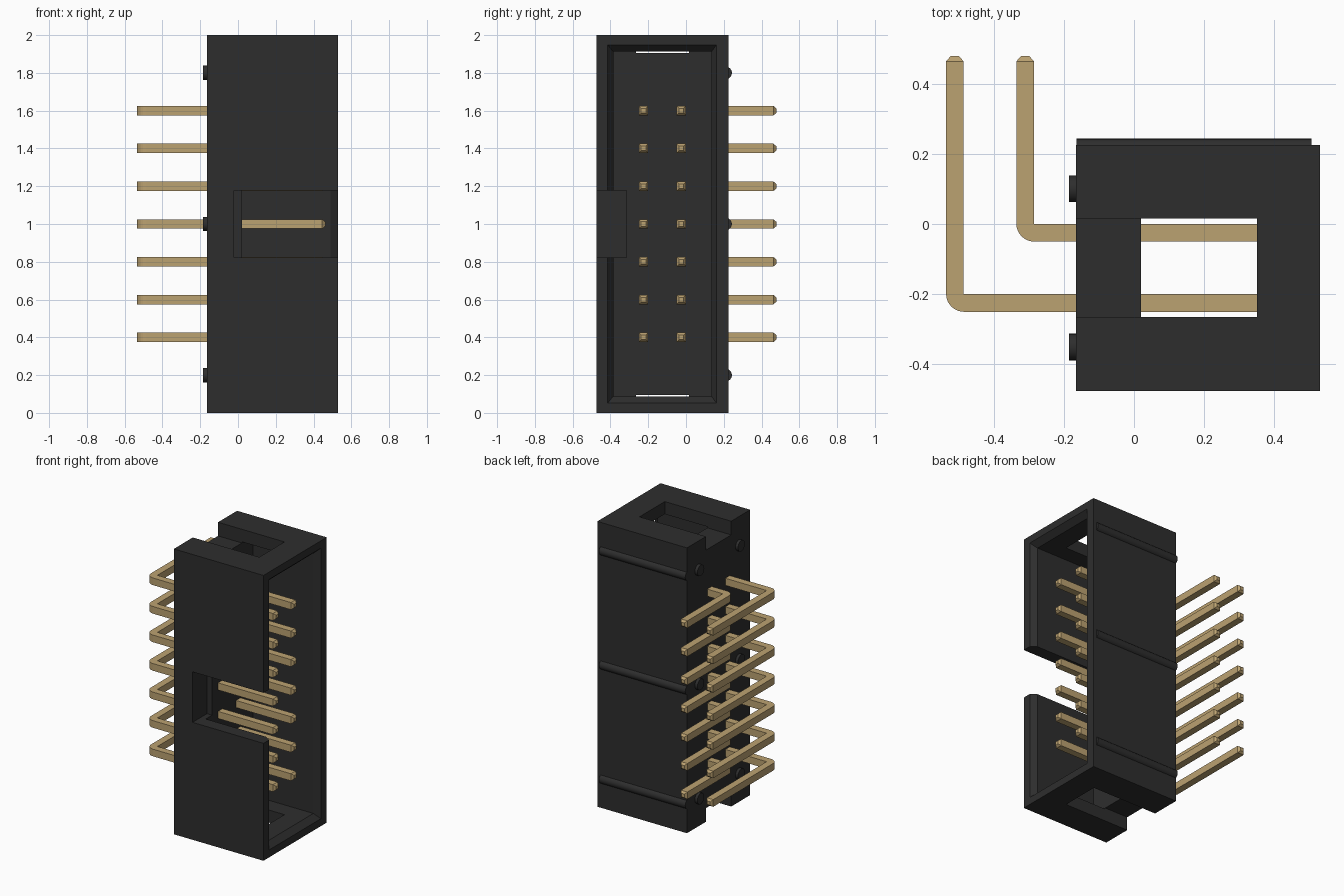
import bpy, bmesh
from math import sin, cos, pi
from mathutils import Vector

cube = bpy.data.objects.get("Cube")
if cube:
    bpy.data.objects.remove(cube, do_unlink=True)


def material(name, colour, roughness):
    mat = bpy.data.materials.new(name)
    mat.use_nodes = True
    mat.diffuse_color = (*colour, 1)
    shader = mat.node_tree.nodes["Principled BSDF"]
    shader.inputs["Base Color"].default_value = (*colour, 1)
    shader.inputs["Roughness"].default_value = roughness
    return mat


black = material("black plastic", (0.027, 0.027, 0.027), 0.6)
gold = material("gold pin", (0.50, 0.36, 0.165), 0.5)


def loft(name, rings, mat):
    """Solid skinned through rings of equal point count, capped at both ends."""
    bm = bmesh.new()
    rows = [[bm.verts.new(p) for p in ring] for ring in rings]
    n = len(rows[0])
    for a, b in zip(rows, rows[1:]):
        for i in range(n):
            j = (i + 1) % n
            bm.faces.new((a[i], a[j], b[j], b[i]))
    bm.faces.new(rows[0][::-1])
    bm.faces.new(rows[-1])
    bmesh.ops.recalc_face_normals(bm, faces=bm.faces)
    mesh = bpy.data.meshes.new(name)
    bm.to_mesh(mesh)
    bm.free()
    mesh.materials.append(mat)
    obj = bpy.data.objects.new(name, mesh)
    bpy.context.collection.objects.link(obj)
    return obj


def rect(x, y0, y1, z0, z1):
    return [(x, y0, z0), (x, y1, z0), (x, y1, z1), (x, y0, z1)]


def box(name, x, y, z, mat=black):
    return loft(name, [rect(px, *y, *z) for px in x], mat)


def rod(name, x0, x1, y, z, radius, sides=24):
    """Round bar lying along x."""
    turns = [2 * pi * i / sides for i in range(sides)]
    rings = [[(x, y + radius * cos(t), z + radius * sin(t)) for t in turns]
             for x in (x0, x1)]
    obj = loft(name, rings, black)
    for face in obj.data.polygons:
        face.use_smooth = len(face.vertices) == 4
    return obj


# Shroud: a block with a chamfered cavity, a key slot and two end windows
BACK, FLOOR, FRONT = -0.165, 0.02, 0.53
shroud = box("shroud", (BACK, FRONT), (-0.475, 0.225), (0, 2))
inner = (-0.385, 0.135, 0.088, 1.912)
outer = (-0.422, 0.167, 0.043, 1.957)
cutters = [
    loft("cavity_cutter", [rect(FLOOR, *inner), rect(0.49, *inner),
                           rect(0.54, *outer)], black),
    box("key_slot_cutter", (-0.02, 0.6), (-0.6, -0.315), (0.823, 1.177)),
    box("top_window_cutter", (-0.3, 0.35), (-0.265, 0.015), (1.904, 2.1)),
    box("bottom_window_cutter", (-0.3, 0.35), (-0.265, 0.015), (-0.1, 0.096)),
]
for cutter in cutters:
    cutter.hide_render = True
    mod = shroud.modifiers.new(cutter.name, "BOOLEAN")
    mod.operation = "DIFFERENCE"
    mod.solver = "EXACT"
    mod.object = cutter
graph = bpy.context.evaluated_depsgraph_get()
carved = bpy.data.meshes.new_from_object(shroud.evaluated_get(graph))
shroud.modifiers.clear()
shroud.data = carved
for cutter in cutters:
    bpy.data.objects.remove(cutter, do_unlink=True)

# Half-round ribs on the rear wall and standoff studs on the pin side
for i, z in enumerate((0.2, 1.0, 1.8), 1):
    rod(f"rib_{i}", BACK + 0.001, 0.505, 0.21, z, 0.033)
    for side, y in (("rear", 0.1), ("front", -0.35)):
        rod(f"{side}_stud_{i}", BACK - 0.02, BACK + 0.02, y, z, 0.038)

# Right-angle pins: square section swept round a sharp inner corner
HALF = 0.025


def bent_pin(name, x, y, z):
    corner = Vector((x + HALF, y + HALF))

    def section(inside, outward, width=2 * HALF, height=HALF):
        mid = inside + outward * HALF
        a, b = mid - outward * width / 2, mid + outward * width / 2
        return [(a.x, a.y, z - height), (b.x, b.y, z - height),
                (b.x, b.y, z + height), (a.x, a.y, z + height)]

    down, left = Vector((0, -1)), Vector((-1, 0))
    rings = [section(Vector((0.462, corner.y)), down, 0.024, 0.012),
             section(Vector((0.446, corner.y)), down)]
    # a tiny inner radius keeps the bend manifold
    r = 0.001
    centre = corner + Vector((r, r))
    for k in range(9):
        t = k / 8 * pi / 2
        out = down * cos(t) + left * sin(t)
        rings.append(section(centre + out * r, out))
    rings += [section(Vector((corner.x, 0.463)), left),
              section(Vector((corner.x, 0.478)), left, 0.024, 0.012)]
    return loft(name, rings, gold)


for i in range(7):
    z = 0.4 + 0.2 * i
    bent_pin(f"long_pin_{i + 1}", -0.51, -0.225, z)
    bent_pin(f"short_pin_{i + 1}", -0.31, -0.025, z)
